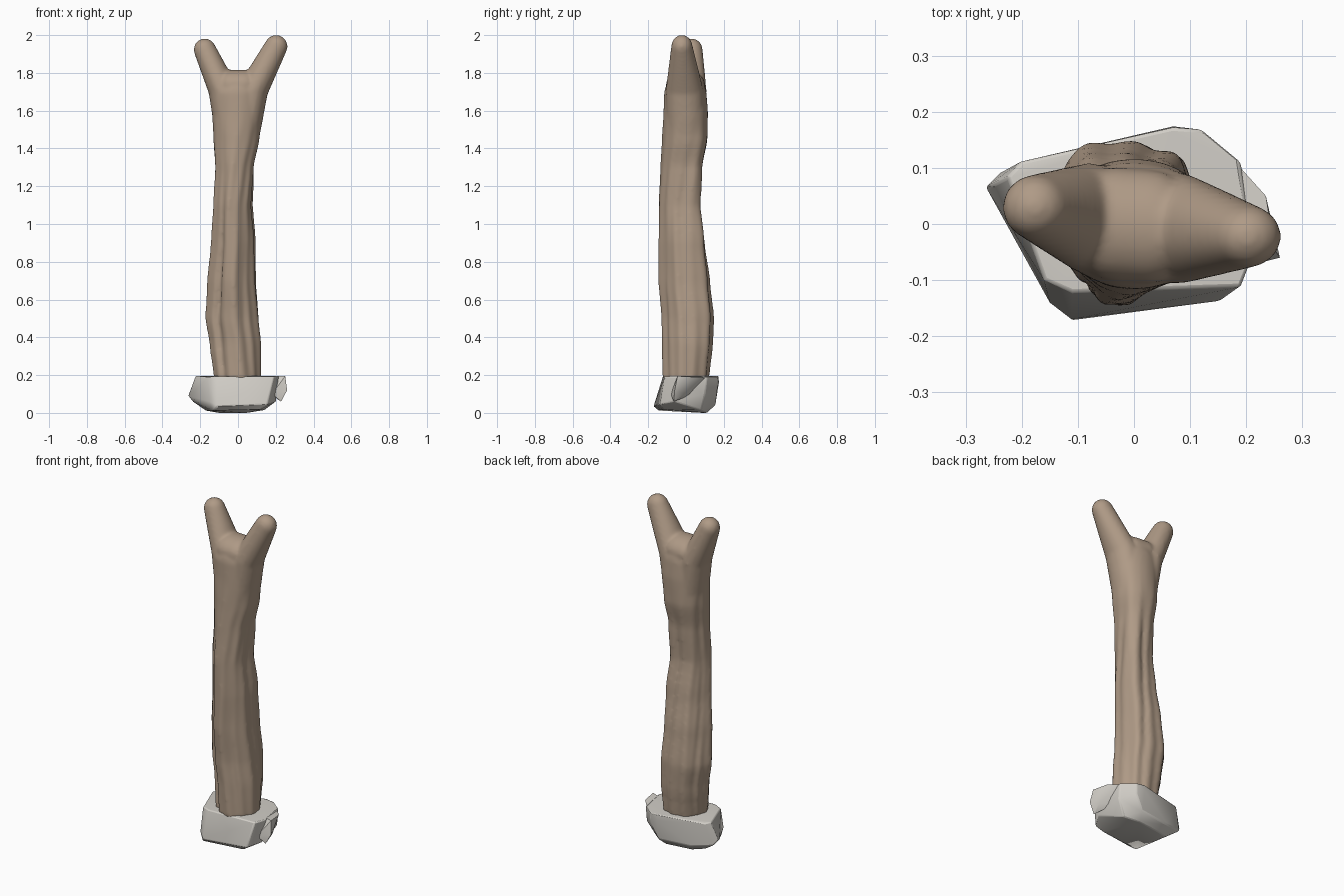
import bpy, bmesh, math
from mathutils import Vector

if "Cube" in bpy.data.objects:
    bpy.data.objects.remove(bpy.data.objects["Cube"])


def paint(obj, name, color):
    m = bpy.data.materials.new(name)
    m.diffuse_color = (*color, 1)
    m.use_nodes = True
    m.node_tree.nodes["Principled BSDF"].inputs["Base Color"].default_value = m.diffuse_color
    obj.data.materials.append(m)


def finish(bm, name):
    bmesh.ops.recalc_face_normals(bm, faces=bm.faces)
    me = bpy.data.meshes.new(name)
    bm.to_mesh(me)
    bm.free()
    obj = bpy.data.objects.new(name, me)
    bpy.context.collection.objects.link(obj)
    return obj


def add_hull(bm, points):
    vs = [bm.verts.new(p) for p in points]
    r = bmesh.ops.convex_hull(bm, input=vs)
    junk = set(r["geom_interior"]) | set(r["geom_unused"])
    bmesh.ops.delete(bm, geom=[v for v in junk if isinstance(v, bmesh.types.BMVert)], context='VERTS')


def ball(c, r, ry):
    pts = [Vector(c) + Vector((0, 0, r)), Vector(c) - Vector((0, 0, r))]
    for i in range(1, 12):
        a = math.pi * i / 12
        for j in range(20):
            b = math.tau * j / 20
            pts.append(Vector(c) + Vector((r * math.sin(a) * math.cos(b),
                                           ry * math.sin(a) * math.sin(b), r * math.cos(a))))
    return pts


def bump(x, centre, width):
    return math.exp(-((x - centre) / width) ** 2)


# Trunk silhouette: z, left x, right x, front y, back y
PROFILE = [
    (0.18, -.125, .120, -.120, .120), (0.36, -.147, .121, -.121, .142),
    (0.50, -.168, .109, -.126, .148), (0.70, -.158, .094, -.144, .126),
    (0.90, -.139, .088, -.145, .096), (1.10, -.128, .069, -.144, .068),
    (1.30, -.119, .080, -.132, .084), (1.45, -.127, .110, -.123, .112),
    (1.60, -.133, .135, -.115, .113), (1.70, -.142, .142, -.112, .105),
    (1.74, -.115, .115, -.102, .095), (1.795, -.02, .015, -.04, .04)]


def trunk_extent(z):
    for a, b in zip(PROFILE, PROFILE[1:]):
        if z <= b[0] + 1e-6:
            t = (z - a[0]) / (b[0] - a[0])
            if 0.3 < z < 1.6:
                t = 0.5 * t + 0.5 * t * t * (3 - 2 * t)
            return [p + (q - p) * t for p, q in zip(a[1:], b[1:])]


# Grooved, slightly twisted trunk
bm = bmesh.new()
N, STEPS = 96, 65
# corner swells: direction, strength, height, spread
SWELLS = [(.25, .30, 1.1, .30), (.25, .08, .6, .3), (1.25, -.26, .65, .45), (1.75, -.12, .8, .3)]
rings = []
for i in range(STEPS + 1):
    z = 0.18 + (1.795 - 0.18) * i / STEPS
    x0, x1, y0, y1 = trunk_extent(z)
    depth = max(0.1, min(1, (1.6 - z) / 0.45))
    ring = []
    for j in range(N):
        a = math.tau * j / N
        twist = a + 0.3 * math.sin(2.2 * z)
        cut = 0.11 * max(0, math.cos(4.5 * (twist + 0.12 * math.sin(5 * z)))) ** 8 * abs(math.sin(a / 2))
        wave = 0.05 * (1 - math.cos(5 * twist + 1.5 * z)) / 2
        wave += 0.03 * math.sin(11 * twist - 2 * z)
        r = 1.03 - depth * (cut + wave)
        for d, s, h, w in SWELLS:
            r += s * max(0, math.cos(a - math.pi * d)) ** 9 * bump(z, h, w)
        ring.append(bm.verts.new(((x0 + x1) / 2 + (x1 - x0) / 2 * r * math.cos(a),
                                  (y0 + y1) / 2 + (y1 - y0) / 2 * r * math.sin(a), z)))
    rings.append(ring)
for lo, hi in zip(rings, rings[1:]):
    for j in range(N):
        k = (j + 1) % N
        bm.faces.new((lo[j], lo[k], hi[k], hi[j]))
bm.faces.new(rings[0][::-1])
bm.faces.new(rings[-1])

# Two forked arms and the crotch: centre, radius and depth radius along each chain
ARMS = [[((-.05, 0, 1.50), .075, .10), ((-.080, .01, 1.71), .077, .099), ((-.176, .030, 1.923), .059, .058)],
        [((.045, 0, 1.50), .075, .10), ((.080, -.008, 1.71), .080, .099), ((.202, -.022, 1.940), .061, .056)],
        [((-.035, 0, 1.735), .082, .102), ((.03, -.005, 1.735), .082, .102)]]
for arm in ARMS:
    for lower, upper in zip(arm, arm[1:]):
        add_hull(bm, ball(*lower) + ball(*upper))
post = finish(bm, "forked_post")
rm = post.modifiers.new("fuse", 'REMESH')
rm.mode, rm.voxel_size, rm.use_smooth_shade = 'VOXEL', 0.009, True
sm = post.modifiers.new("soften", 'SMOOTH')
sm.factor, sm.iterations = 0.5, 8
paint(post, "wood", (0.43, 0.325, 0.24))

# Rough stone block with a chipped ledge on the right
bm = bmesh.new()
add_hull(bm, [
    (-.225, .085, .195), (-.20, .112, .19), (.07, .172, .195), (.12, .168, .19),
    (.19, .11, .19), (.215, -.05, .195), (.19, -.112, .193), (-.11, -.122, .193), (-.16, -.10, .19),
    (-.264, .066, .09), (-.24, .09, .06), (-.15, -.14, .06), (-.11, -.172, .035), (.155, -.137, .045),
    (.07, .174, .16), (.12, .165, .13), (.19, .10, .10), (.20, -.06, .06),
    (-.17, .06, .012), (-.13, -.145, .012), (.12, -.12, .018), (.14, .08, .015),
    (.07, .155, .04), (-.12, .13, .04), (.05, .11, 0), (-.10, .09, 0)])
stone = finish(bm, "stone_base")
bv = stone.modifiers.new("worn_edges", 'BEVEL')
bv.width, bv.segments, bv.limit_method, bv.angle_limit = 0.006, 2, 'ANGLE', math.radians(30)
paint(stone, "stone", (0.64, 0.615, 0.57))

bm = bmesh.new()
add_hull(bm, [(.25, -.045, .195), (.26, -.06, .12), (.228, -.065, .06), (.16, -.01, .193),
              (.235, .05, .19), (.235, -.01, .10), (.19, .10, .185), (.17, .04, .10), (.18, -.08, .10)])
chip = finish(bm, "stone_chip")
chip.data.materials.append(stone.data.materials[0])

bpy.ops.object.select_all(action='DESELECT')
for o in (stone, chip):
    o.select_set(True)
bpy.context.view_layer.objects.active = stone
bpy.ops.object.shade_smooth_by_angle(angle=math.radians(30))
